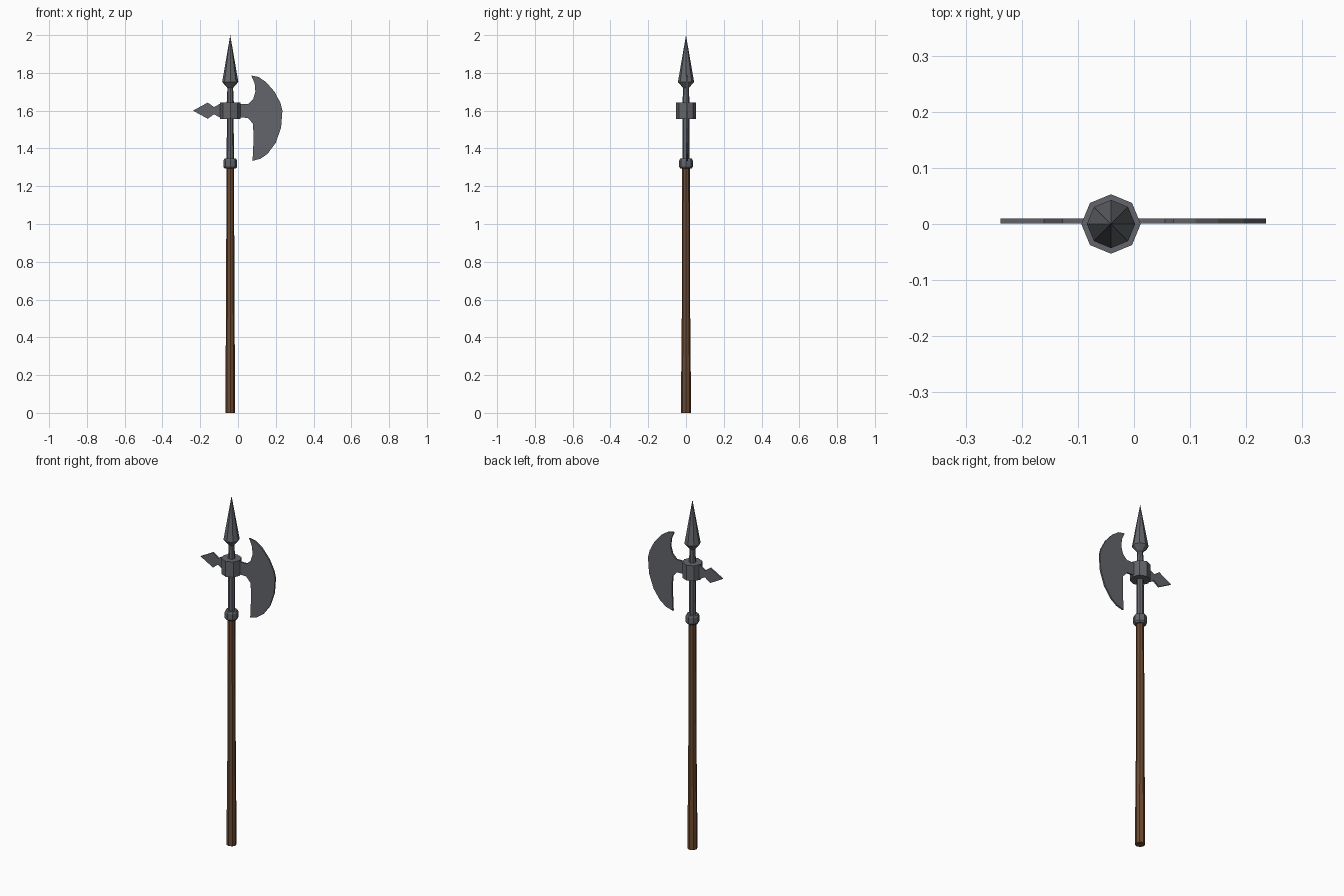
import bpy, bmesh, math

if "Cube" in bpy.data.objects:
    bpy.data.objects.remove(bpy.data.objects["Cube"])

AX = -0.041  # pole axis position in x


def material(name, rgb):
    m = bpy.data.materials.new(name)
    m.diffuse_color = (*rgb, 1)
    m.use_nodes = True
    m.node_tree.nodes["Principled BSDF"].inputs["Base Color"].default_value = m.diffuse_color
    return m


steel = material("steel", (0.125, 0.13, 0.145))
wood = material("brown wood", (0.15, 0.068, 0.031))


def finish(name, bm, mat):
    bmesh.ops.recalc_face_normals(bm, faces=bm.faces)
    me = bpy.data.meshes.new(name)
    bm.to_mesh(me)
    bm.free()
    me.materials.append(mat)
    ob = bpy.data.objects.new(name, me)
    bpy.context.collection.objects.link(ob)
    return ob


def lathe(name, profile, mat, sides=8):
    """Faceted solid of revolution from (radius, z) pairs."""
    bm = bmesh.new()
    rings = []
    for r, z in profile:
        n = sides if r > 0 else 1
        rings.append([bm.verts.new((AX + r * math.cos(math.tau * i / sides),
                                    r * math.sin(math.tau * i / sides), z)) for i in range(n)])
    for a, b in zip(rings, rings[1:]):
        for i in range(sides):
            j = (i + 1) % sides
            if len(b) == 1:
                bm.faces.new((a[i], a[j], b[0]))
            else:
                bm.faces.new((a[i], a[j], b[j], b[i]))
    for ring in (rings[0], rings[-1]):
        if len(ring) > 1:
            bm.faces.new(ring)
    return finish(name, bm, mat)


def plate(name, outline, mat, y0=0.0005, y1=0.0095):
    """Flat outline in x, z given thickness in y."""
    bm = bmesh.new()
    face = bm.faces.new([bm.verts.new((x, y0, z)) for x, z in outline])
    ext = bmesh.ops.extrude_face_region(bm, geom=[face])
    bmesh.ops.translate(bm, vec=(0, y1 - y0, 0),
                        verts=[v for v in ext["geom"] if isinstance(v, bmesh.types.BMVert)])
    return finish(name, bm, mat)


# Wooden shaft, thicker at the grip
lathe("wooden_shaft", [(0.026, 0), (0.026, 0.13), (0.0225, 0.5), (0.02, 1.31)], wood)

# Steel socket, rings and top spike
lathe("socket_tube", [(0.019, 1.30), (0.018, 1.66)], steel)
lathe("lower_ring", [(0.029, 1.293), (0.036, 1.302), (0.036, 1.336), (0.031, 1.346)], steel)
lathe("head_collar", [(0.053, 1.556), (0.053, 1.644)], steel)
lathe("top_spike", [(0.019, 1.64), (0.015, 1.72), (0.043, 1.752), (0.04, 1.768), (0, 2.0)], steel)

# Crescent axe blade
plate("axe_blade", [(-0.03, 1.635), (0.055, 1.635), (0.08, 1.66), (0.092, 1.70), (0.088, 1.745),
                    (0.07, 1.786), (0.11, 1.778), (0.15, 1.75), (0.195, 1.698), (0.225, 1.64),
                    (0.235, 1.60), (0.228, 1.51), (0.20, 1.43), (0.157, 1.372), (0.12, 1.346),
                    (0.077, 1.334), (0.082, 1.44), (0.08, 1.53), (0.052, 1.562), (-0.03, 1.565)], steel)

# Diamond-tipped back spike
plate("back_spike", [(-0.05, 1.64), (-0.095, 1.637), (-0.127, 1.619), (-0.16, 1.643), (-0.238, 1.60),
                     (-0.16, 1.557), (-0.127, 1.581), (-0.095, 1.563), (-0.05, 1.56)], steel)
